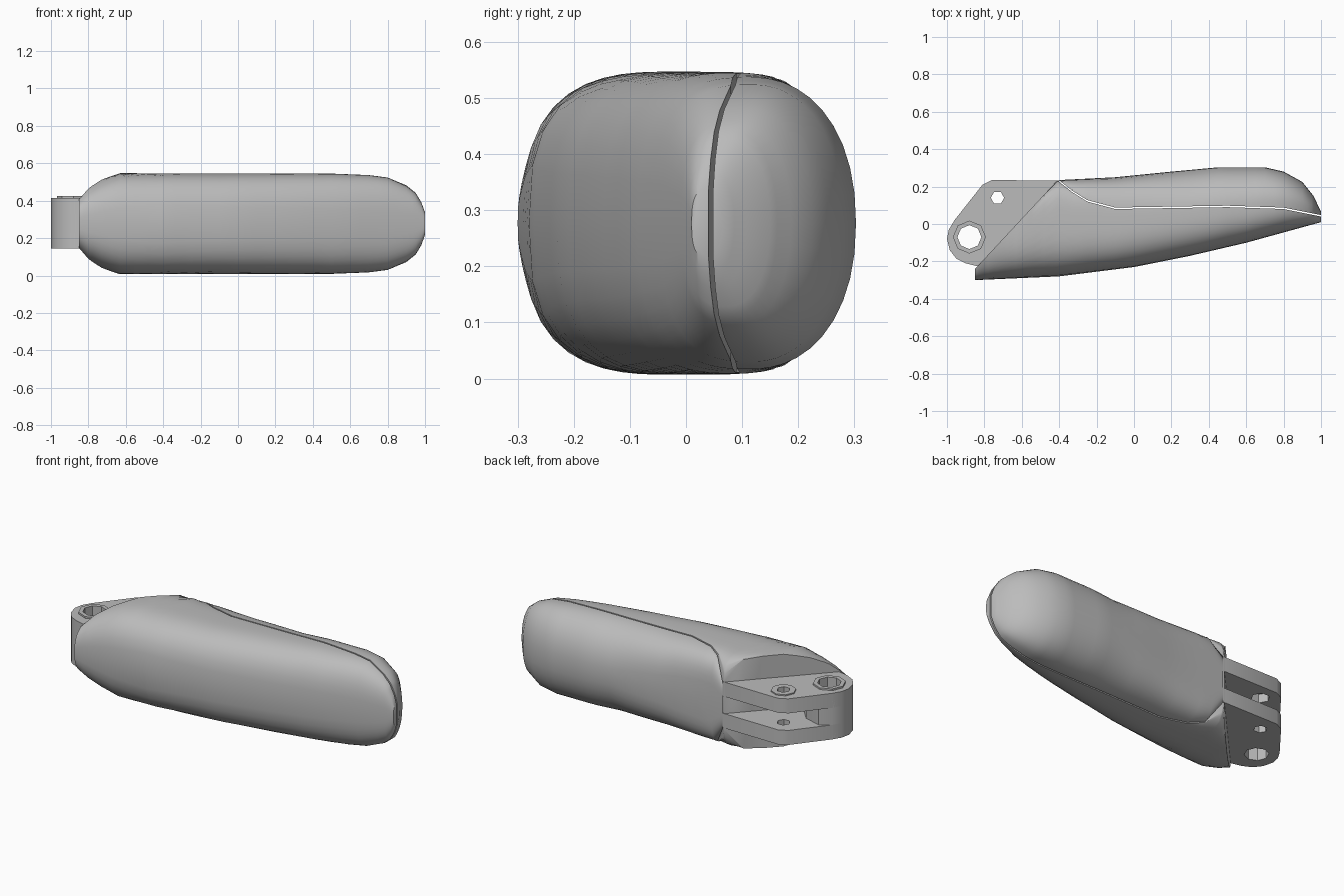
import bpy, bmesh, math

cube = bpy.data.objects.get("Cube")
if cube:
    bpy.data.objects.remove(cube, do_unlink=True)

grey = bpy.data.materials.new("plain grey")
grey.use_nodes = True
COLOR = (0.5, 0.5, 0.5, 1)
grey.diffuse_color = COLOR
grey.node_tree.nodes["Principled BSDF"].inputs["Base Color"].default_value = COLOR

MID_Z = 0.277

# Plan outlines: (x, value) control points
FRONT = [(-0.85, -0.3), (-0.4, -0.28), (0, -0.23), (0.3, -0.17), (0.6, -0.1), (1, 0.01)]
BACK = [(-0.85, 0.235), (-0.4, 0.235), (-0.1, 0.25), (0.2, 0.28), (0.45, 0.303),
        (0.7, 0.303), (0.8, 0.28), (0.9, 0.225), (0.96, 0.15), (1, 0.065)]
SEAM = [(-0.85, -0.24), (-0.41, 0.233), (-0.33, 0.17), (-0.25, 0.12), (-0.1, 0.08),
        (0.5, 0.09), (0.8, 0.08), (1, 0.04)]
HEIGHT = [(-0.85, 0.165), (-0.8, 0.205), (-0.73, 0.238), (-0.63, 0.27), (0.5, 0.268),
          (0.7, 0.26), (0.8, 0.247), (0.9, 0.205), (0.95, 0.165), (0.98, 0.115), (1, 0.06)]
BACK_POWER = [(-0.41, 5), (0, 3), (0.3, 2.2)]


def sample(keys, x):
    """Piecewise linear lookup."""
    if x <= keys[0][0]:
        return keys[0][1]
    for (x0, v0), (x1, v1) in zip(keys, keys[1:]):
        if x <= x1:
            return v0 + (v1 - v0) * (x - x0) / (x1 - x0)
    return keys[-1][1]


def half_height(x, y):
    """Half height of the rounded cross-section at x, y."""
    lo, hi = sample(FRONT, x), sample(BACK, x)
    u = min(1, abs(2 * y - lo - hi) / (hi - lo))
    power = 2.8 if 2 * y < lo + hi else sample(BACK_POWER, x)
    return sample(HEIGHT, x) * (1 - u ** power) ** (1 / power)


def finish(obj, angle):
    obj.data.materials.clear()
    obj.data.materials.append(grey)
    obj.data.shade_smooth()
    obj.data.set_sharp_from_angle(angle=math.radians(angle))


def shell(name, outer, gap, xs, steps=14):
    """Loft half sections that run from the outer edge to the seam."""
    bm = bmesh.new()
    rings = []
    for x in xs:
        edge, seam = sample(outer, x), sample(SEAM, x) + gap
        ys = [edge + (seam - edge) * (1 - math.cos(math.pi * i / steps)) / 2
              for i in range(steps + 1)]
        pts = [(y, -half_height(x, y)) for y in reversed(ys)]
        pts += [(y, half_height(x, y)) for y in ys[1:]]
        rings.append([bm.verts.new((x, y, MID_Z + h)) for y, h in pts])
    for a, b in zip(rings, rings[1:]):
        for i in range(len(a)):
            j = (i + 1) % len(a)
            bm.faces.new((a[i], a[j], b[j], b[i]))
    bm.faces.new(rings[0])
    bm.faces.new(rings[-1])
    bmesh.ops.remove_doubles(bm, verts=bm.verts, dist=0.0003)
    bmesh.ops.recalc_face_normals(bm, faces=bm.faces)
    mesh = bpy.data.meshes.new(name)
    bm.to_mesh(mesh)
    bm.free()
    obj = bpy.data.objects.new(name, mesh)
    bpy.context.collection.objects.link(obj)
    finish(obj, 38)


def stations(start):
    keys = {x for table in (FRONT, BACK, SEAM, HEIGHT) for x, _ in table}
    keys |= {-0.78, -0.68, -0.55, -0.48, 0.1, 0.4, 0.65, 0.75, 0.85, 0.93, 0.99}
    return sorted(x for x in keys if x >= start)


def circle(cx, cy, r, sides):
    return [(cx + r * math.cos(math.tau * i / sides), cy + r * math.sin(math.tau * i / sides))
            for i in range(sides)]


def plate(name, outlines, low, high):
    """Flat plate from an outline with holes."""
    curve = bpy.data.curves.new(name, 'CURVE')
    curve.dimensions = '2D'
    curve.fill_mode = 'BOTH'
    curve.extrude = (high - low) / 2
    for pts in outlines:
        spline = curve.splines.new('POLY')
        spline.points.add(len(pts) - 1)
        for point, (x, y) in zip(spline.points, pts):
            point.co = (x, y, 0, 1)
        spline.use_cyclic_u = True
    obj = bpy.data.objects.new(name, curve)
    obj.location.z = (high + low) / 2
    bpy.context.collection.objects.link(obj)
    bpy.ops.object.select_all(action='DESELECT')
    obj.select_set(True)
    bpy.context.view_layer.objects.active = obj
    bpy.ops.object.convert(target='MESH')
    finish(bpy.context.view_layer.objects.active, 35)


# Two grip shells that meet along the seam
shell("front_shell", FRONT, 0, stations(-0.85))
shell("back_cover", BACK, 0.008, stations(-0.4))

# Hinge fork: rounded nose, two plates and a solid barrel between them
PIVOT = (-0.88, -0.07)
nose = [(-0.96, 0.02), (-0.99, -0.03), (-1, -0.08), (-0.985, -0.14), (-0.95, -0.185),
        (-0.9, -0.21), (-0.84, -0.225)]
tail = [(-0.74, -0.2), (-0.42, 0.16), (-0.4, 0.232), (-0.76, 0.235), (-0.81, 0.21)]
pivot_hole = circle(*PIVOT, 0.064, 8)
for name, low, high, r in (("upper_plate", 0.33, 0.415, 0.05),
                           ("lower_plate", 0.145, 0.23, 0.036)):
    plate(name, [nose + tail, pivot_hole, circle(-0.73, 0.14, r, 6)], low, high)
plate("hinge_barrel", [nose + [(-0.7, -0.2), (-0.68, -0.1), (-0.8, 0.03), (-0.9, 0.06)],
                       pivot_hole], 0.15, 0.41)

# Raised rims around the holes
plate("pivot_rim", [circle(*PIVOT, 0.088, 8), pivot_hole], 0.4, 0.425)
plate("pin_rim", [circle(-0.73, 0.14, 0.068, 8), circle(-0.73, 0.14, 0.036, 6)], 0.38, 0.422)
